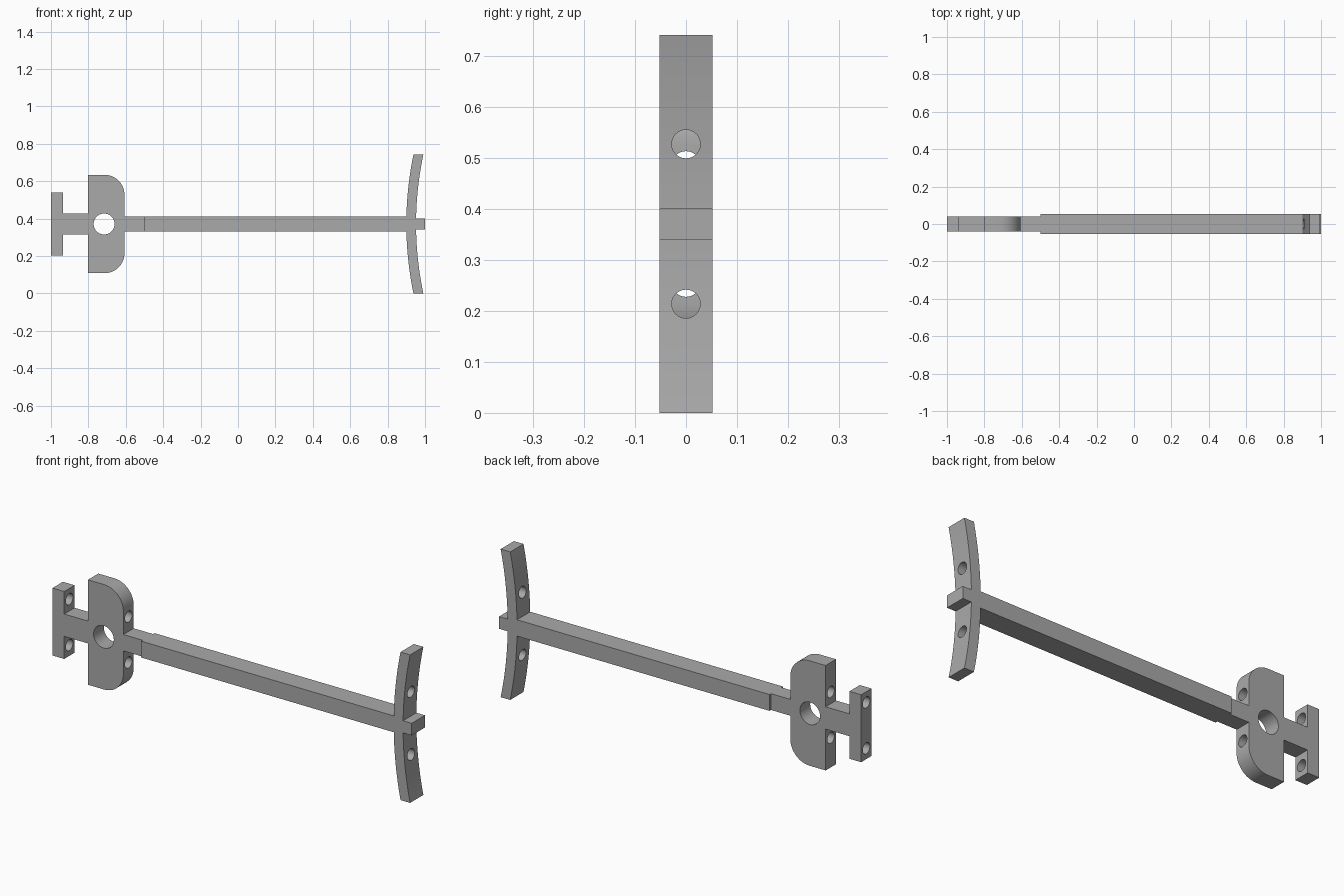
import bpy
import bmesh
from math import sin, cos, pi, asin, sqrt, radians

if "Cube" in bpy.data.objects:
    bpy.data.objects.remove(bpy.data.objects["Cube"])

MID = 0.371          # height of the centre line
HEAD_HALF = 0.041    # half thickness of the head
BEAM_HALF = 0.0525   # half thickness of the beam

grey = bpy.data.materials.new("plain grey")
grey.use_nodes = True
colour = (0.4, 0.4, 0.4, 1)
grey.diffuse_color = colour
grey.node_tree.nodes["Principled BSDF"].inputs["Base Color"].default_value = colour


def extrude_mirrored(name, half, depth):
    """Mirror an upper half outline (x, height) and extrude it along y."""
    outline = [(x, MID + h) for x, h in half] + [(x, MID - h) for x, h in reversed(half)]
    bm = bmesh.new()
    face = bm.faces.new([bm.verts.new((x, -depth, z)) for x, z in outline])
    out = bmesh.ops.extrude_face_region(bm, geom=[face])
    moved = [v for v in out["geom"] if isinstance(v, bmesh.types.BMVert)]
    bmesh.ops.translate(bm, verts=moved, vec=(0, 2 * depth, 0))
    bmesh.ops.recalc_face_normals(bm, faces=bm.faces)
    mesh = bpy.data.meshes.new(name)
    bm.to_mesh(mesh)
    bm.free()
    mesh.materials.append(grey)
    obj = bpy.data.objects.new(name, mesh)
    bpy.context.collection.objects.link(obj)
    return obj


def drill(obj, x, z, radius, length, rotation):
    """Cut a round hole through obj."""
    bpy.ops.mesh.primitive_cylinder_add(vertices=48, radius=radius, depth=length,
                                        location=(x, 0, z), rotation=rotation)
    cutter = bpy.context.object
    cutter.name = "hole_cutter"
    cutter.data.materials.append(grey)
    mod = obj.modifiers.new("hole", 'BOOLEAN')
    mod.operation = 'DIFFERENCE'
    mod.solver = 'EXACT'
    mod.object = cutter
    bpy.context.view_layer.objects.active = obj
    bpy.ops.object.modifier_apply(modifier=mod.name)
    bpy.data.objects.remove(cutter)


def smooth(obj):
    bpy.ops.object.select_all(action='DESELECT')
    obj.select_set(True)
    bpy.context.view_layer.objects.active = obj
    bpy.ops.object.shade_smooth_by_angle(angle=radians(30))


ALONG_X = (0, pi / 2, 0)
ALONG_Y = (pi / 2, 0, 0)

# Head: end plate, neck, rounded body and thin rod in one outline
corner, body_right, body_top = 0.107, -0.607, 0.263
rounded = [(body_right - corner + corner * sin(a), body_top - corner + corner * cos(a))
           for a in (i * pi / 32 for i in range(17))]
head = extrude_mirrored("head", [
    (-1, 0.169), (-0.935, 0.169), (-0.935, 0.056), (-0.803, 0.056), (-0.803, body_top),
    *rounded, (body_right, HEAD_HALF), (-0.5, HEAD_HALF)], HEAD_HALF)
drill(head, -0.716, MID, 0.056, 0.3, ALONG_Y)
for side in (-1, 1):
    drill(head, -0.8, MID + side * 0.115, 0.028, 0.6, ALONG_X)
smooth(head)


# Beam: rod, curved crossbar and end peg in one outline
def bow(radius, low, high, steps=16):
    """Points of an arc that bends away towards +x."""
    centre = 2.73
    a, b = asin(low / radius), asin(high / radius)
    angles = [a + (b - a) * i / steps for i in range(steps + 1)]
    return [(centre - radius * cos(t), radius * sin(t)) for t in angles]


peg = 0.0305
beam = extrude_mirrored("beam_and_crossbar", [
    (-0.5, HEAD_HALF), *bow(1.83, HEAD_HALF, MID), *bow(1.778, MID, peg), (1, peg)], BEAM_HALF)
for side in (-1, 1):
    drill(beam, 0.93, MID + side * 0.157, 0.028, 0.2, ALONG_X)
smooth(beam)
